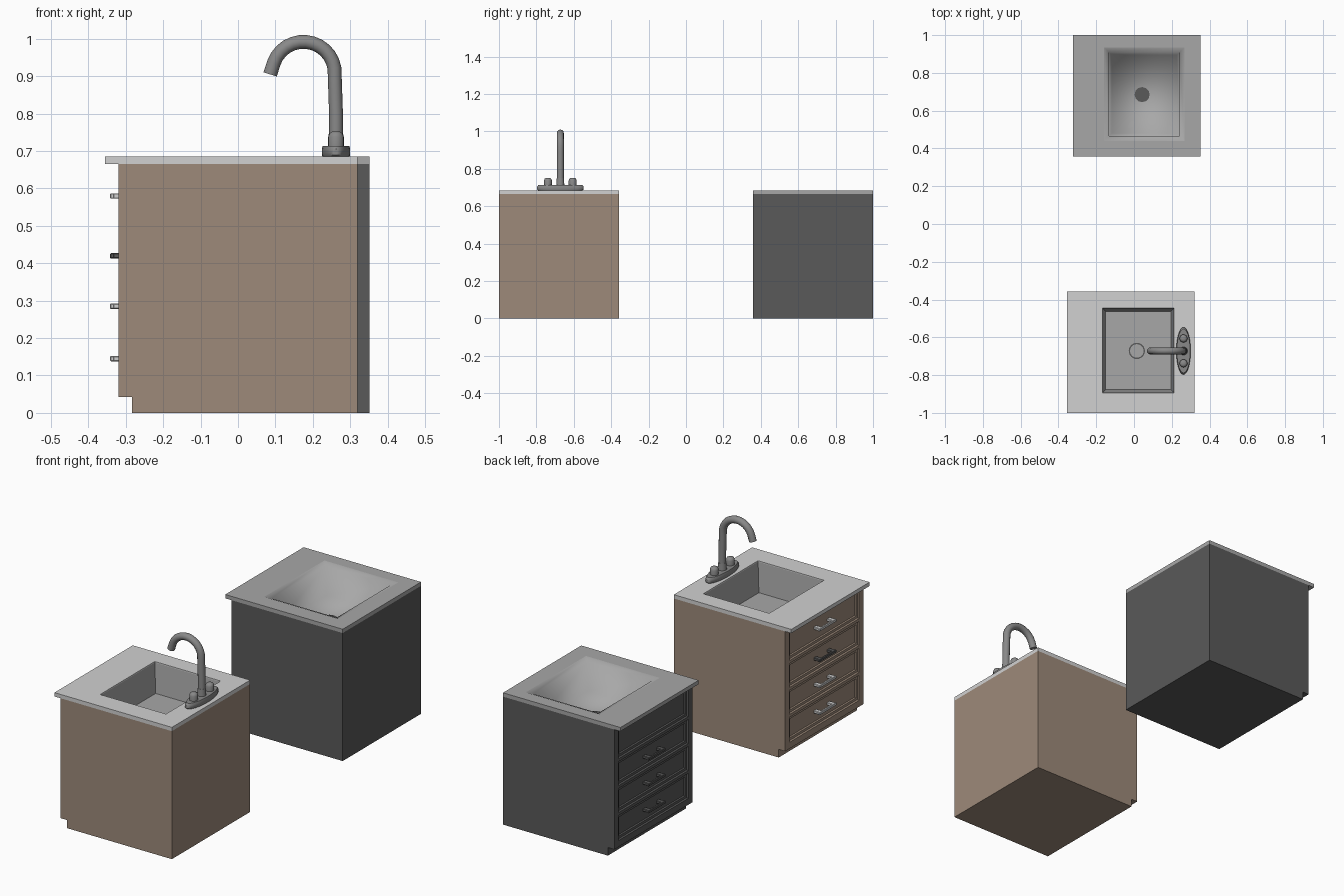
import bpy, bmesh, math
from mathutils import Vector

cube = bpy.data.objects.get("Cube")
if cube:
    bpy.data.objects.remove(cube, do_unlink=True)


def material(name, r, g, b):
    m = bpy.data.materials.new(name)
    m.use_nodes = True
    m.diffuse_color = (r, g, b, 1)
    m.node_tree.nodes["Principled BSDF"].inputs["Base Color"].default_value = (r, g, b, 1)
    return m


WOOD = material("brown wood", .34, .255, .195)
CHARCOAL = material("charcoal", .10, .10, .10)
STONE = material("light counter grey", .64, .64, .64)
STEEL = material("basin grey", .39, .39, .39)
METAL = material("faucet grey", .25, .25, .25)


def finish(name, bm, mats, smooth=False):
    bmesh.ops.recalc_face_normals(bm, faces=bm.faces)
    me = bpy.data.meshes.new(name)
    bm.to_mesh(me)
    bm.free()
    ob = bpy.data.objects.new(name, me)
    bpy.context.collection.objects.link(ob)
    for m in mats:
        me.materials.append(m)
    if smooth:
        bpy.ops.object.select_all(action='DESELECT')
        ob.select_set(True)
        bpy.context.view_layer.objects.active = ob
        bpy.ops.object.shade_smooth_by_angle(angle=math.radians(40))
    return ob


def add_box(bm, x0, x1, y0, y1, z0, z1):
    verts = bmesh.ops.create_cube(bm, size=1)["verts"]
    for v in verts:
        v.co = Vector(((x0 + x1) / 2 + v.co.x * (x1 - x0),
                       (y0 + y1) / 2 + v.co.y * (y1 - y0),
                       (z0 + z1) / 2 + v.co.z * (z1 - z0)))
    return verts


def lathe(name, x, y, profile, mat, sides=24, sx=1, sy=1):
    """Stack of (radius, height) rings, closed at both ends."""
    bm = bmesh.new()
    rings = []
    for r, z in profile:
        rings.append([bm.verts.new((x + r * sx * math.cos(a), y + r * sy * math.sin(a), z))
                      for a in (2 * math.pi * i / sides for i in range(sides))])
    for lo, hi in zip(rings, rings[1:]):
        for i in range(sides):
            j = (i + 1) % sides
            bm.faces.new((lo[i], lo[j], hi[j], hi[i]))
    bm.faces.new(rings[0])
    bm.faces.new(rings[-1])
    return finish(name, bm, [mat], True)


# Cabinet dimensions, shared by both units
BACK, FRONT, KICK = .32, -.32, -.283
Y0, Y1 = -1, -.357
TOP, COUNTER = .665, .685
FLOOR = .53
DRAWERS = [(.075, .205), (.22, .345), (.36, .485), (.50, .65)]
HANDLE_Z = [.145, .285, .42, .58]
MID = (Y0 + Y1) / 2


def cabinet(prefix, ox, oy, mat):
    # carcass with toe kick, open at the top for the basin
    bm = bmesh.new()
    profile = [(KICK, 0), (BACK, 0), (BACK, TOP), (FRONT + .02, TOP),
               (FRONT + .02, .042), (KICK, .042)]
    face = bm.faces.new([bm.verts.new((x + ox, Y0 + oy, z)) for x, z in profile])
    ext = bmesh.ops.extrude_face_region(bm, geom=[face])["geom"]
    for v in ext:
        if isinstance(v, bmesh.types.BMVert):
            v.co.y += Y1 - Y0
    top = [f for f in bm.faces if min(v.co.z for v in f.verts) > TOP - .001]
    bmesh.ops.delete(bm, geom=top, context='FACES_ONLY')
    finish(prefix + "_carcass", bm, [mat])

    # face frame: two stiles and the rails between drawers
    bm = bmesh.new()
    stile = .035
    for a, b in ((Y0, Y0 + stile), (Y1 - stile, Y1)):
        add_box(bm, FRONT + ox, FRONT + .02 + ox, a + oy, b + oy, .042, TOP)
    edges = [.042] + [z for d in DRAWERS for z in d] + [TOP]
    for a, b in zip(edges[::2], edges[1::2]):
        add_box(bm, FRONT + ox, FRONT + .02 + ox, Y0 + stile + oy, Y1 - stile + oy, a, b)
    finish(prefix + "_face_frame", bm, [mat])

    # drawer fronts with a sunken centre panel
    for n, (a, b) in enumerate(DRAWERS):
        bm = bmesh.new()
        add_box(bm, FRONT + .008 + ox, FRONT + .03 + ox, Y0 + stile + .003 + oy,
                Y1 - stile - .003 + oy, a + .003, b - .003)
        bm.normal_update()
        front = [f for f in bm.faces if f.normal.x < -.9]
        bmesh.ops.inset_region(bm, faces=front, thickness=.018)
        bmesh.ops.inset_region(bm, faces=front, thickness=.004, depth=-.007)
        finish(f"{prefix}_drawer_{n + 1}", bm, [mat])


def handle(name, ox, oy, z, mat):
    bm = bmesh.new()
    y = MID + oy
    for s in (-1, 1):
        add_box(bm, FRONT - .016 + ox, FRONT + .016 + ox,
                y + s * .055 - .011, y + s * .055 + .011, z - .007, z + .007)
    add_box(bm, FRONT - .022 + ox, FRONT - .011 + ox, y - .07, y + .07, z - .007, z + .007)
    bmesh.ops.bevel(bm, geom=bm.edges[:], offset=.002, segments=1, affect='EDGES')
    finish(name, bm, [mat])


def countertop(name, ox, oy, mat, rim, smooth):
    # rings from the underside, over the slab and down into the basin
    def ring(x0, x1, y0, y1, z, grow=0):
        return [bm.verts.new((x + ox, y + oy, z)) for x, y in (
            (x0 - grow, y0 - grow), (x1 + grow, y0 - grow),
            (x1 + grow, y1 + grow), (x0 - grow, y1 + grow))]
    bm = bmesh.new()
    slab = (-.355, BACK, Y0, Y1)
    hole = (-.165, .21, -.892, -.447)
    rings = [ring(*hole, TOP, .05), ring(*slab, TOP), ring(*slab, COUNTER),
             ring(*hole, COUNTER, rim), ring(*hole, COUNTER - .004 - rim / 4),
             ring(*hole, FLOOR, -.015)]
    for k, (a, b) in enumerate(zip(rings, rings[1:])):
        for i in range(4):
            j = (i + 1) % 4
            f = bm.faces.new((a[i], a[j], b[j], b[i]))
            f.material_index = int(k > 2)
            f.smooth = smooth and k > 2
    f = bm.faces.new(rings[-1])
    f.material_index = 1
    f.smooth = smooth
    finish(name, bm, [mat, STEEL])


# Wooden unit
cabinet("wood", 0, 0, WOOD)
countertop("wood_countertop_basin", 0, 0, STONE, .002, False)
for n, z in enumerate(HANDLE_Z):
    handle(f"wood_handle_{n + 1}", 0, 0, z, CHARCOAL if n == 2 else STONE)
lathe("wood_drain_ring", .015, -.672, [(.043, FLOOR), (.043, FLOOR + .003)], CHARCOAL)
lathe("wood_drain_plug", .015, -.672, [(.036, FLOOR), (.036, FLOOR + .005)], STEEL)

# Dark unit, with no handle on its top drawer
DX, DY = .032, 1.357
cabinet("dark", DX, DY, CHARCOAL)
countertop("dark_countertop_basin", DX, DY, STEEL, .025, True)
for n, z in enumerate(HANDLE_Z[:3]):
    handle(f"dark_handle_{n + 1}", DX, DY, z, CHARCOAL)
lathe("dark_drain", .043, .685, [(.04, FLOOR), (.04, FLOOR + .004)], CHARCOAL, 12)

# Faucet: oval base, two knobs, collar and curved spout
FX, FY = .262, -.672
lathe("faucet_base", FX, FY, [(.95, COUNTER), (1, .69), (1, .705), (.93, .714)],
      METAL, 32, .038, .125)
for side, s in (("left", 1), ("right", -1)):
    lathe(f"faucet_knob_{side}", FX, FY + s * .066,
          [(.021, .71), (.021, .738), (.017, .748), (.01, .752)], METAL, 16)
lathe("faucet_collar", FX, FY, [(.022, .71), (.019, .75)], METAL, 16)

cu = bpy.data.curves.new("faucet_spout", 'CURVE')
cu.dimensions = '3D'
cu.bevel_depth = .0185
cu.bevel_resolution = 4
cu.use_fill_caps = True
path = [(.262, .72), (.262, .80), (.259, .89)]
for i in range(13):
    a = math.radians(10 + 150 * i / 12)
    path.append((.175 + .084 * math.cos(a), .908 + .084 * math.sin(a)))
path.append((.086, .905))
sp = cu.splines.new('POLY')
sp.points.add(len(path) - 1)
for p, (x, z) in zip(sp.points, path):
    p.co = (x, FY, z, 1)
sp.use_smooth = True
cu.materials.append(METAL)
spout = bpy.data.objects.new("faucet_spout", cu)
bpy.context.collection.objects.link(spout)
